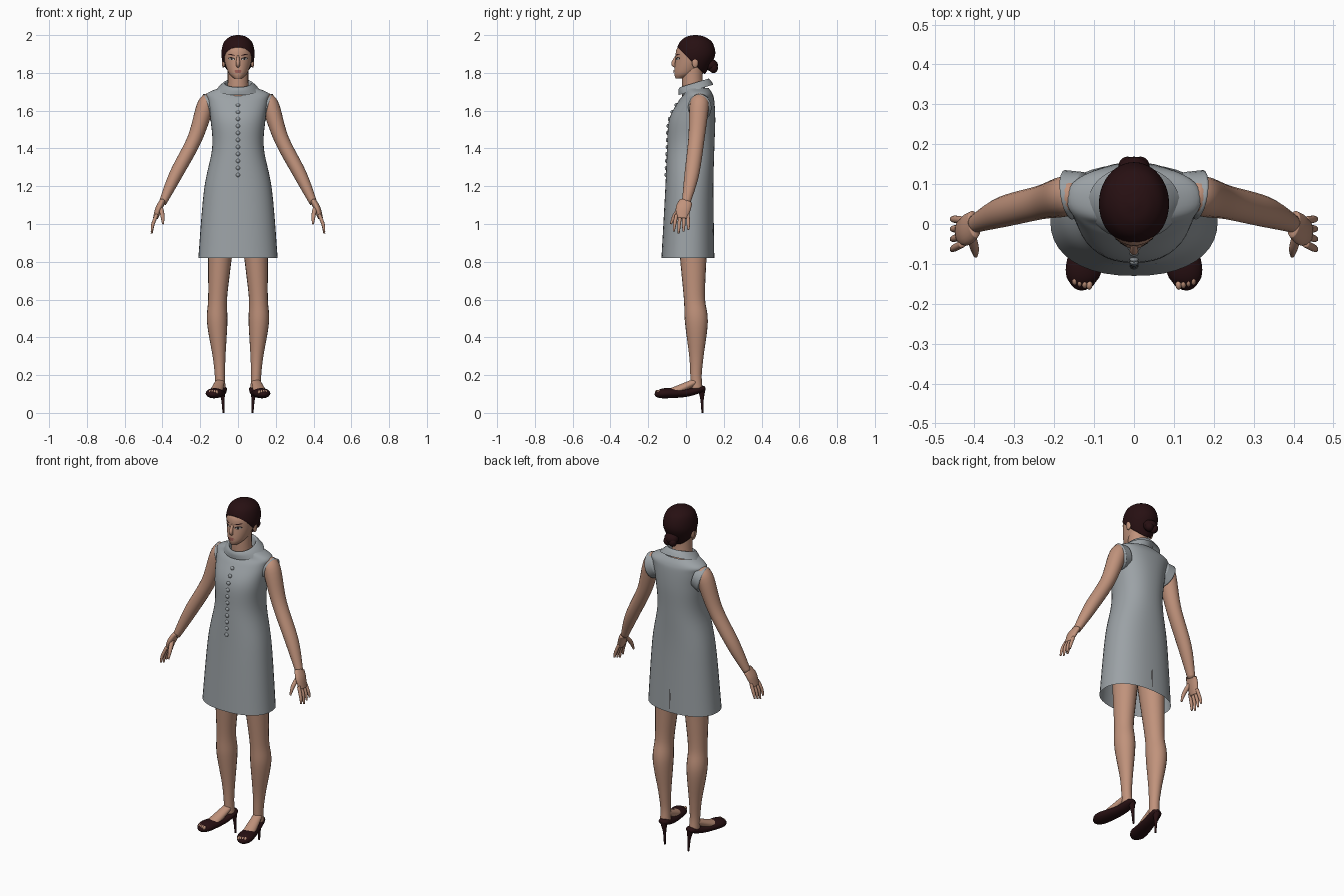
import bpy
import bmesh
from math import cos, sin, pi, copysign
from mathutils import Vector
from mathutils.bvhtree import BVHTree

if "Cube" in bpy.data.objects:
    bpy.data.objects.remove(bpy.data.objects["Cube"])


def material(name, *rgb):
    mat = bpy.data.materials.new(name)
    mat.use_nodes = True
    mat.diffuse_color = (*rgb, 1)
    bsdf = mat.node_tree.nodes["Principled BSDF"]
    bsdf.inputs["Base Color"].default_value = (*rgb, 1)
    bsdf.inputs["Roughness"].default_value = .7
    return mat


skin = material("skin", .53, .29, .2)
cloth = material("grey cloth", .33, .36, .38)
brown = material("dark brown hair and leather", .02, .005, .006)
eye_white = material("eye white", .6, .56, .52)
dark = material("dark line", .02, .015, .015)
lip_pink = material("lips", .33, .11, .09)


def finish(name, bm, mat):
    """Turn a bmesh into a smooth object and return it."""
    bmesh.ops.recalc_face_normals(bm, faces=bm.faces[:])
    mesh = bpy.data.meshes.new(name)
    bm.to_mesh(mesh)
    bm.free()
    mesh.materials.append(mat)
    mesh.shade_smooth()
    obj = bpy.data.objects.new(name, mesh)
    bpy.context.collection.objects.link(obj)
    return obj


def spline(rows, steps=6):
    """Smooth interpolation of every value in the rows."""
    rows = [Vector(row) for row in rows]
    padded = [rows[0], *rows, rows[-1]]
    out = []
    for before, start, end, after in zip(padded, padded[1:], padded[2:], padded[3:]):
        leave, arrive = (end - before) / 2, (after - start) / 2
        for k in range(steps):
            t = k / steps
            ease = t * t * (3 - 2 * t)
            out.append(start.lerp(end, ease) + leave * t * (1 - t) ** 2 - arrive * t * t * (1 - t))
    return out + [rows[-1]]


def skin_rings(rings, caps=True):
    """Bridge equal rings of points with quads."""
    bm = bmesh.new()
    loops = [[bm.verts.new(point) for point in ring] for ring in rings]
    for low, high in zip(loops, loops[1:]):
        for i in range(len(low)):
            bm.faces.new((low[i - 1], low[i], high[i], high[i - 1]))
    if caps:
        bm.faces.new(loops[0])
        bm.faces.new(loops[-1])
    return bm


def circle(count):
    return [(cos(2 * pi * i / count), sin(2 * pi * i / count)) for i in range(count)]


def stack(rows, power=1, tilt=0, caps=True):
    """Level rounded rings from rows of height, half width, front y, back y."""
    rings = []
    for z, half_width, front, back in spline(rows):
        middle, depth = (front + back) / 2, (back - front) / 2
        ring = []
        for c, s in circle(40):
            across = half_width * copysign(abs(c) ** power, c)
            along = depth * copysign(abs(s) ** power, s)
            ring.append((across, middle + along, z + tilt * along))
        rings.append(ring)
    return skin_rings(rings, caps)


def sweep(name, rows, mat, side=1, flat=1, ref=(0, 1, 0)):
    """Tube along rows of x, y, z, radius; side mirrors x, flat scales its depth."""
    path = spline(rows)
    centres = [Vector((side * x, y, z)) for x, y, z, radius in path]
    last = len(path) - 1
    rings = []
    for i, centre in enumerate(centres):
        ahead = (centres[min(i + 1, last)] - centres[max(i - 1, 0)]).normalized()
        a = Vector(ref).cross(ahead).normalized()
        b = ahead.cross(a) * flat
        rings.append([centre + path[i][3] * (a * c + b * s) for c, s in circle(20)])
    return finish(name, skin_rings(rings), mat)


def ball(name, centre, size, mat):
    bm = bmesh.new()
    bmesh.ops.create_uvsphere(bm, u_segments=20, v_segments=12, radius=1)
    for vert in bm.verts:
        vert.co = Vector(centre) + vert.co * Vector(size)
    return finish(name, bm, mat)


def surface(obj):
    mesh = obj.data
    return BVHTree.FromPolygons([vert.co for vert in mesh.vertices],
                                [list(poly.vertices) for poly in mesh.polygons])


def cast(tree, x, z, facing=-1):
    return tree.ray_cast(Vector((x, facing, z)), Vector((0, -facing, 0)))[0]


def patch(name, tree, x, z, rx, rz, mat, lift, slant=0, facing=-1):
    """Thin oval laid on a surface."""
    rings = []
    for scale in (1, .6, .2):
        ring = []
        for c, s in circle(16):
            dx, dz = rx * scale * c, rz * scale * s
            point = cast(tree, x + dx, z + dz + slant * dx, facing)
            ring.append(point + Vector((0, facing * lift, 0)))
        rings.append(ring)
    bm = skin_rings(rings, caps=False)
    bm.verts.ensure_lookup_table()
    bm.faces.new(bm.verts[-16:])
    return finish(name, bm, mat)


# Dress, collar, buttons and back slit
dress = finish("dress", stack([
    (.82, .21, -.13, .15), (1.18, .18, -.11, .145), (1.4, .137, -.1, .15),
    (1.55, .145, -.09, .155), (1.65, .16, -.04, .15), (1.69, .165, -.01, .14),
    (1.72, .1, -.01, .12)], power=.88, caps=False), cloth)
finish("collar", stack([
    (1.7, .064, -.02, .1), (1.745, .07, -.03, .115),
    (1.735, .09, -.04, .13), (1.71, .115, -.04, .145)], tilt=.3, caps=False), cloth)
dress_tree = surface(dress)
for i in range(11):
    ball(f"button_{i + 1}", cast(dress_tree, 0, 1.63 - .037 * i), (.011, .008, .011), cloth)
patch("back_slit", dress_tree, 0, .9, .003, .06, dark, .002, facing=1)

# Head, neck and nose
head = finish("head", stack([
    (1.77, .02, -.055, -.01), (1.8, .05, -.062, .06), (1.87, .073, -.056, .12),
    (1.93, .075, -.048, .13), (1.98, .04, 0, .09)]), skin)
sweep("neck", [(0, .04, 1.66, .06), (0, .034, 1.75, .055), (0, .035, 1.84, .055)], skin)
sweep("nose", [(0, -.05, 1.89, .006), (0, -.067, 1.85, .011), (0, -.056, 1.834, .008)], skin)

# Face details
face = surface(head)
patch("upper_lip", face, 0, 1.811, .02, .005, lip_pink, .004)
patch("lower_lip", face, 0, 1.804, .017, .005, lip_pink, .005)
for side, label in ((1, "left"), (-1, "right")):
    x, slant = side * .034, side * .1
    patch(f"{label}_lashes", face, x, 1.875, .018, .008, dark, .001, slant)
    patch(f"{label}_eye", face, x, 1.873, .014, .005, eye_white, .002, slant)
    patch(f"{label}_iris", face, x, 1.874, .006, .006, dark, .003)
    patch(f"{label}_brow", face, x, 1.896, .019, .003, brown, .002, 2 * slant)
    ball(f"{label}_ear", (side * .077, .048, 1.855), (.009, .017, .028), skin)

# Hair cap, cut along the hairline, with a bun
bm = stack([
    (1.78, .04, 0, .09), (1.84, .075, -.04, .13), (1.9, .088, -.053, .155),
    (1.96, .076, -.035, .14), (1.99, .045, 0, .1), (2, .01, .04, .06)])
cut = bmesh.ops.bisect_plane(bm, geom=bm.verts[:] + bm.edges[:] + bm.faces[:],
                             plane_co=(0, 0, 1.89), plane_no=(0, 1, 1), clear_inner=True)
bmesh.ops.holes_fill(bm, edges=[e for e in cut["geom_cut"] if isinstance(e, bmesh.types.BMEdge)])
finish("hair", bm, brown)
ball("bun", (0, .135, 1.84), (.04, .034, .032), brown)
for side, label in ((1, "left"), (-1, "right")):
    ball(f"{label}_bun_twist", (side * .016, .145, 1.825), (.023, .024, .026), brown)

for side, label in ((1, "left"), (-1, "right")):
    # Sleeve edge, arm and hand
    sweep(f"{label}_armhole", [(.12, .08, 1.63, .06), (.164, .073, 1.617, .074)],
          cloth, side, flat=.85)
    sweep(f"{label}_arm", [
        (.14, .075, 1.66, .03), (.17, .07, 1.63, .046), (.23, .055, 1.45, .039),
        (.33, .03, 1.26, .035), (.4, 0, 1.11, .02)], skin, side, flat=1.1)
    sweep(f"{label}_palm", [
        (.4, 0, 1.12, .016), (.42, -.015, 1.08, .018), (.437, -.02, 1.03, .013)],
          skin, side, flat=2.2)
    for i in range(4):
        y, tip = .02 * i - .05, .95 + .01 * abs(i - 1)
        sweep(f"{label}_finger_{i + 1}", [
            (.43, y, 1.05, .009), (.45, 1.2 * y, 1, .009), (.457, 1.3 * y, tip, .005)], skin, side)
    sweep(f"{label}_thumb", [
        (.41, -.025, 1.09, .012), (.4, -.06, 1.045, .011), (.397, -.08, 1, .005)], skin, side)

    # Leg, foot and toes
    sweep(f"{label}_leg", [
        (.085, .035, 1, .075), (.1, .04, .75, .058), (.108, .045, .6, .05), (.11, .055, .48, .054),
        (.1, .055, .3, .034), (.096, .053, .2, .027), (.094, .056, .13, .028)],
          skin, side, flat=1.12)
    sweep(f"{label}_foot", [
        (.096, .05, .165, .025), (.115, -.06, .114, .034), (.124, -.1, .105, .03)],
          skin, side, flat=.7, ref=(0, 0, 1))
    for i in range(4):
        ball(f"{label}_toe_{i + 1}", (side * (.112 + .012 * i), .004 * i - .152, .11),
             (.008, .013, .011), skin)

    # Shoe with a thin high heel
    sweep(f"{label}_shoe", [
        (.085, .1, .135, .012), (.088, .08, .127, .03), (.102, 0, .107, .037),
        (.126, -.11, .104, .045), (.13, -.15, .098, .03), (.13, -.165, .095, .01)],
          brown, side, flat=.6, ref=(0, 0, 1))
    sweep(f"{label}_heel", [
        (.086, .083, .125, .02), (.08, .085, .07, .009), (.077, .087, 0, .005)], brown, side)
